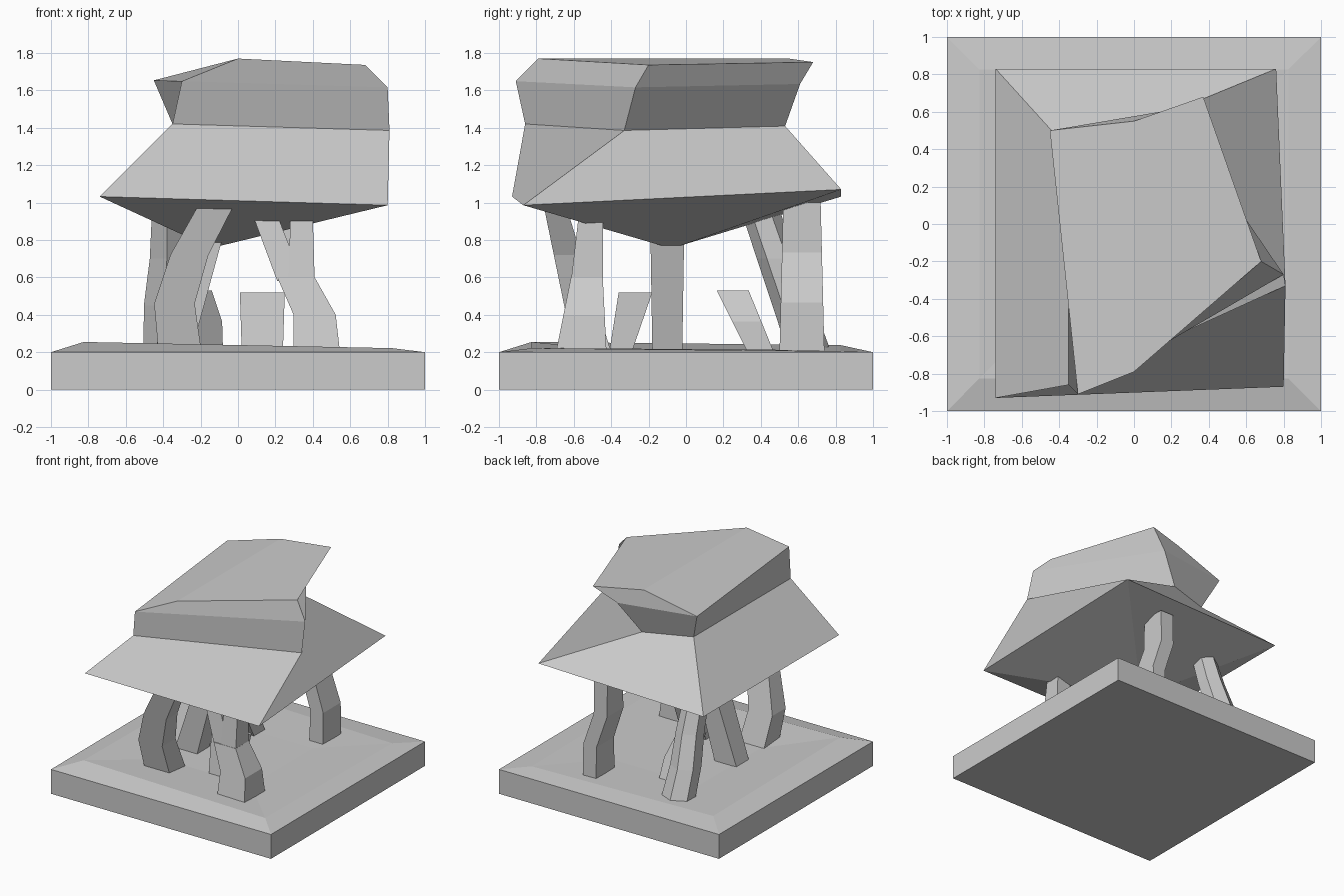
import bpy, bmesh, math
from mathutils import Vector

default_cube = bpy.data.objects.get("Cube")
if default_cube:
    bpy.data.objects.remove(default_cube, do_unlink=True)

stone = bpy.data.materials.new("grey stone")
stone.use_nodes = True
stone.diffuse_color = (0.6, 0.6, 0.6, 1)
stone.node_tree.nodes["Principled BSDF"].inputs["Base Color"].default_value = stone.diffuse_color


def loft(name, rings):
    """Bridge rings of equal length, cap both ends and keep the faces flat."""
    bm = bmesh.new()
    loops = [[bm.verts.new(point) for point in ring] for ring in rings]
    for low, high in zip(loops, loops[1:]):
        for i in range(len(low)):
            bm.faces.new((low[i - 1], low[i], high[i], high[i - 1]))
    bm.faces.new(reversed(loops[0]))
    bm.faces.new(loops[-1])
    bmesh.ops.recalc_face_normals(bm, faces=bm.faces)
    mesh = bpy.data.meshes.new(name)
    bm.to_mesh(mesh)
    bm.free()
    mesh.materials.append(stone)
    part = bpy.data.objects.new(name, mesh)
    bpy.context.collection.objects.link(part)


def outline(centre, width, depth, sides=4):
    """Horizontal polygon with flat sides, fitted to a width and a depth."""
    reach = 0.5 / math.cos(math.pi / sides)
    angles = [math.tau * (i + 0.5) / sides for i in range(sides)]
    return [centre + Vector((width * reach * math.cos(a), depth * reach * math.sin(a), 0))
            for a in angles]


def platform(size, height):
    return outline(Vector((0, 0, height)), size, size)


def layer(height, back_left, front_left, front_right, back_right, dip=0.03):
    """Four corners of a boulder layer that dips towards +x."""
    corners = (back_right, back_left, front_left, front_right)
    return [Vector((x, y, height - dip * x)) for x, y in corners]


def pillar(name, bends, foot_y, head_y, head_z, foot_size, head_size, foot_z=0.2, sides=4):
    """Tapered support whose x bends at even steps while y leans steadily."""
    rings = []
    for step, x in enumerate(bends):
        t = step / (len(bends) - 1)
        foot, head = Vector((x, foot_y, foot_z)), Vector((x, head_y, head_z))
        width, depth = Vector(foot_size).lerp(Vector(head_size), t)
        rings.append(outline(foot.lerp(head, t), width, depth, sides))
    loft(name, rings)


# Ground slab with a low mound, highest at the front on the -x side
mound = platform(1.65, 0.23)
for corner in mound:
    corner.z -= 0.02 * corner.x + 0.01 * corner.y
loft("ground_slab", [platform(2, 0), platform(2, 0.2), mound, platform(0.8, 0.215)])

# Boulder: pointed underside, flared eave, waist, shoulder and crown
underside = outline(Vector((-0.13, -0.08, 0.77)), 0.08, 0.1)
eave = layer(1.01, back_left=(-0.74, 0.83), front_left=(-0.74, -0.93),
             front_right=(0.8, -0.87), back_right=(0.76, 0.83))
eave[0].z = 1.07
waist = layer(1.41, back_left=(-0.35, 0.4), front_left=(-0.35, -0.86),
              front_right=(0.81, -0.33), back_right=(0.03, 0.53))
shoulder = layer(1.64, back_left=(-0.45, 0.5), front_left=(-0.3, -0.91),
                 front_right=(0.8, -0.27), back_right=(0.2, 0.61))
crown = layer(1.77, back_left=(0, 0.55), front_left=(0, -0.79),
              front_right=(0.68, -0.2), back_right=(0.37, 0.68), dip=0.05)
loft("boulder_roof", [underside, eave, waist, shoulder, crown])

# Forked support at the front left
pillar("front_left_pillar", bends=(0.42, 0.41, 0.31), foot_y=-0.56, head_y=-0.53,
       head_z=0.6, foot_size=(0.25, 0.27), head_size=(0.2, 0.17))
pillar("front_left_branch", bends=(0.28, 0.13), foot_y=-0.53, head_y=-0.5, foot_z=0.58,
       head_z=0.97, foot_size=(0.14, 0.16), head_size=(0.13, 0.12))
pillar("front_left_upright", bends=(0.34, 0.34, 0.34), foot_y=-0.53, head_y=-0.51, foot_z=0.58,
       head_z=0.92, foot_size=(0.14, 0.17), head_size=(0.12, 0.13))

# Other crooked supports
pillar("front_right_pillar", bends=(-0.31, -0.34, -0.26, -0.12), foot_y=-0.5, head_y=-0.7,
       head_z=0.98, foot_size=(0.23, 0.2), head_size=(0.19, 0.12))
pillar("back_left_pillar", bends=(0.36, 0.36, 0.27, 0.27), foot_y=0.62, head_y=0.62,
       head_z=1, foot_size=(0.12, 0.24), head_size=(0.12, 0.2))
pillar("back_right_pillar", bends=(-0.39, -0.4, -0.38, -0.38), foot_y=0.66, head_y=0.4,
       head_z=0.95, foot_size=(0.23, 0.2), head_size=(0.16, 0.18), sides=6)
pillar("centre_pillar", bends=(-0.35, -0.16), foot_y=-0.1, head_y=-0.1,
       head_z=0.82, foot_size=(0.2, 0.16), head_size=(0.16, 0.18))

# Short broken stubs
pillar("front_stub", bends=(0.13, 0.13, 0.13), foot_y=-0.35, head_y=-0.27,
       head_z=0.52, foot_size=(0.22, 0.12), head_size=(0.24, 0.18))
pillar("back_stub", bends=(-0.17, -0.17, -0.22), foot_y=0.4, head_y=0.25,
       head_z=0.53, foot_size=(0.18, 0.14), head_size=(0.16, 0.17))
